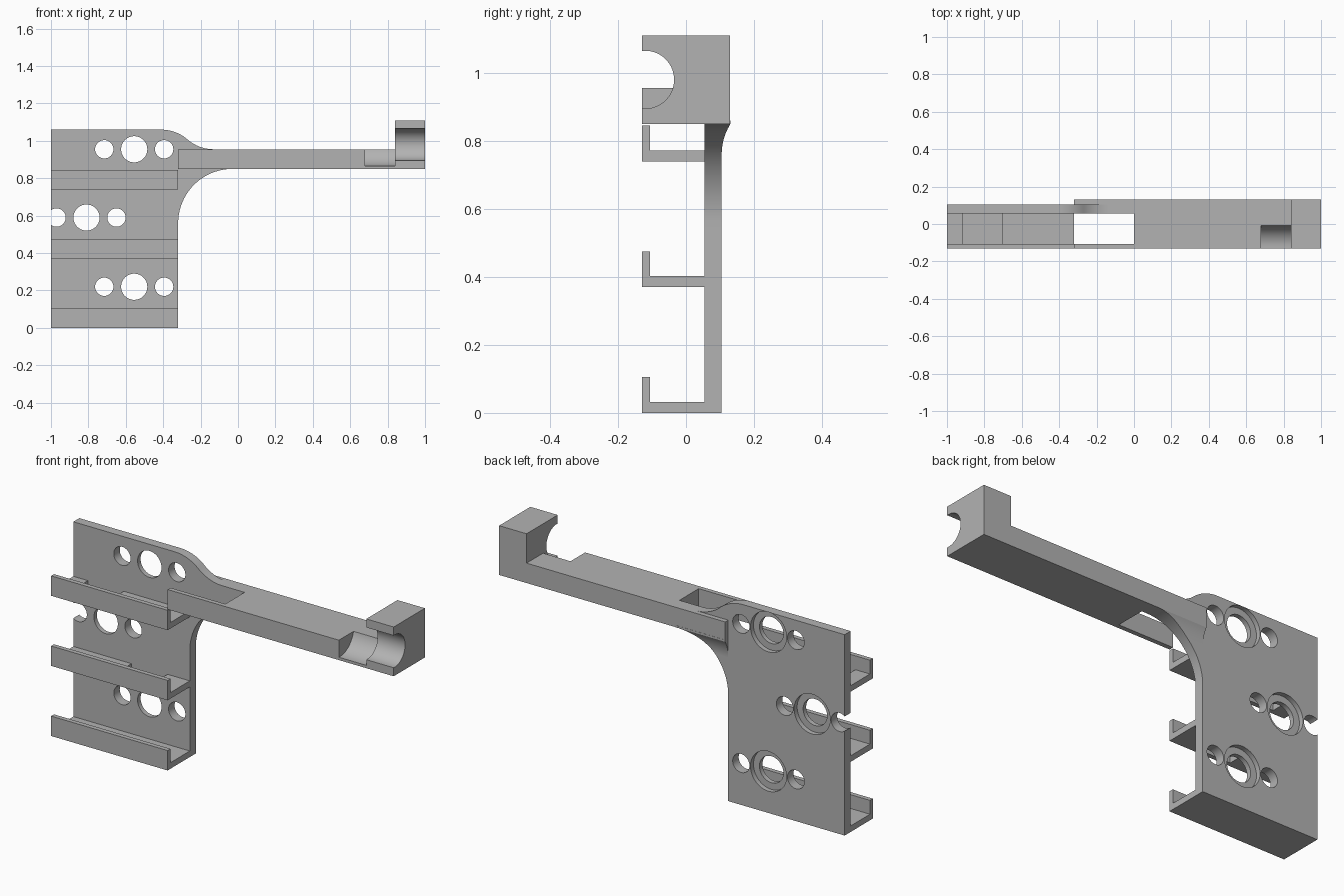
import bpy, bmesh
from math import sin, cos, radians, asin, tau

if "Cube" in bpy.data.objects:
    bpy.data.objects.remove(bpy.data.objects["Cube"])

grey = bpy.data.materials.new("plain_grey")
grey.use_nodes = True
COLOUR = (0.45, 0.45, 0.45, 1)
grey.diffuse_color = COLOUR
grey.node_tree.nodes["Principled BSDF"].inputs["Base Color"].default_value = COLOUR


def prism(name, outline, axis, low, high):
    """Extrude an outline: (x, z) points along y, or (y, z) points along x."""
    bm = bmesh.new()
    place = (lambda a, b: (a, low, b)) if axis == "y" else (lambda a, b: (low, a, b))
    face = bm.faces.new([bm.verts.new(place(a, b)) for a, b in outline])
    ext = bmesh.ops.extrude_face_region(bm, geom=[face])
    verts = [g for g in ext["geom"] if isinstance(g, bmesh.types.BMVert)]
    shift = (0, high - low, 0) if axis == "y" else (high - low, 0, 0)
    bmesh.ops.translate(bm, verts=verts, vec=shift)
    bmesh.ops.recalc_face_normals(bm, faces=bm.faces)
    mesh = bpy.data.meshes.new(name)
    bm.to_mesh(mesh)
    bm.free()
    mesh.materials.append(grey)
    obj = bpy.data.objects.new(name, mesh)
    bpy.context.collection.objects.link(obj)
    return obj


def rect(a0, a1, b0, b1):
    return [(a0, b0), (a1, b0), (a1, b1), (a0, b1)]


def arc(ca, cb, r, start, end, n=16):
    angles = [radians(start + (end - start) * i / n) for i in range(n + 1)]
    return [(ca + r * cos(t), cb + r * sin(t)) for t in angles]


def circle(ca, cb, r, n=64):
    return [(ca + r * cos(tau * i / n), cb + r * sin(tau * i / n)) for i in range(n)]


def boolean(obj, tool, operation="DIFFERENCE"):
    mod = obj.modifiers.new("cut", "BOOLEAN")
    mod.operation, mod.object, mod.solver = operation, tool, "EXACT"
    bpy.context.view_layer.objects.active = obj
    bpy.ops.object.modifier_apply(modifier=mod.name)
    bpy.data.objects.remove(tool)


LEFT, EDGE = -1.0, -0.32          # plate sides
FRONT, BACK = -0.13, 0.13         # arm depth
PLATE_F, PLATE_B = 0.055, 0.105   # plate depth
ARM_Z, ARM_TOP = 0.85, 0.955
LIP = 0.024

# Mounting plate with an S-shaped shoulder and a rounded inner corner
RADIUS = 0.213
bend = asin(0.14 / RADIUS) * 360 / tau
shoulder = arc(-0.13, ARM_TOP + RADIUS, RADIUS, 270, 270 - bend)
shoulder += arc(-0.41, 1.06 - RADIUS, RADIUS, 90 - bend, 90)[1:]
corner = arc(-0.03, 0.56, 0.29, 180, 90, 24)
plate = prism("mounting_plate",
              [(LEFT, 0), (EDGE, 0)] + corner + [(-0.03, 0.9), (-0.13, 0.9)]
              + shoulder + [(LEFT, 1.06)], "y", PLATE_F, PLATE_B)

# Screw holes: a counterbored large hole between two small ones
ROWS = [(-0.555, 0.955), (-0.81, 0.59), (-0.555, 0.22)]
for x, z in ROWS:
    boolean(plate, prism("bore", circle(x, z, 0.105), "y", 0.08, 0.2))
    for dx, r in ((-0.16, 0.049), (0, 0.07), (0.16, 0.049)):
        boolean(plate, prism("hole", circle(x + dx, z, r), "y", 0, 0.2))

# Hooked shelves; the upper two have access slots above the holes below
for name, z, slot in (("lower", 0, None), ("middle", 0.37, ROWS[2][0]),
                      ("upper", 0.74, ROWS[1][0])):
    hook = [(PLATE_F, z), (PLATE_F, z + 0.032), (FRONT + LIP, z + 0.032),
            (FRONT + LIP, z + 0.105), (FRONT, z + 0.105), (FRONT, z)]
    if z == 0:
        hook[0:1] = [(PLATE_B - 0.01, z), (PLATE_B - 0.01, z + 0.032)]
    shelf = prism(name + "_shelf", hook, "x", LEFT, EDGE)
    if slot:
        boolean(shelf, prism("slot", rect(slot - 0.105, slot + 0.105, z - 0.1, z + 0.2),
                             "y", FRONT + LIP, PLATE_F + 0.05))

# Arm with its raised end block
arm = prism("arm", [(EDGE, ARM_Z), (1, ARM_Z), (1, 1.11), (0.84, 1.11),
                    (0.84, ARM_TOP), (EDGE, ARM_TOP)], "y", FRONT, BACK)
boolean(arm, prism("window", rect(-0.5, 0, 0.7, 1.2), "y", FRONT + LIP, PLATE_F))

# Round seat through the block, with a wider groove beside it
SEAT = (-0.12, 0.98)


def open_seat(r):
    y, z = SEAT
    return arc(y, z, r, -90, 90, 32) + [(-0.3, z + r), (-0.3, z - r)]


boolean(arm, prism("seat", open_seat(0.085), "x", 0.8, 1.2))
boolean(arm, prism("groove", open_seat(0.115), "x", 0.68, 0.84))

# Curved fillet where the arm overhangs the back of the plate
fillet = prism("arm_fillet", corner + [(-0.03, 0.87), (EDGE, 0.87)], "y", 0.09, 0.14)
flare = arc(PLATE_B + 0.17, 0.76, 0.17, 180, 148)
boolean(fillet, prism("flare", [(0.08, 0.76)] + flare
                      + [(flare[-1][0], 0.86), (0.08, 0.86)], "x", -0.5, 0.2), "INTERSECT")

for obj in bpy.context.scene.objects:
    if obj.type == "MESH":
        bpy.ops.object.select_all(action="DESELECT")
        obj.select_set(True)
        bpy.context.view_layer.objects.active = obj
        bpy.ops.object.shade_smooth_by_angle(angle=radians(30))
